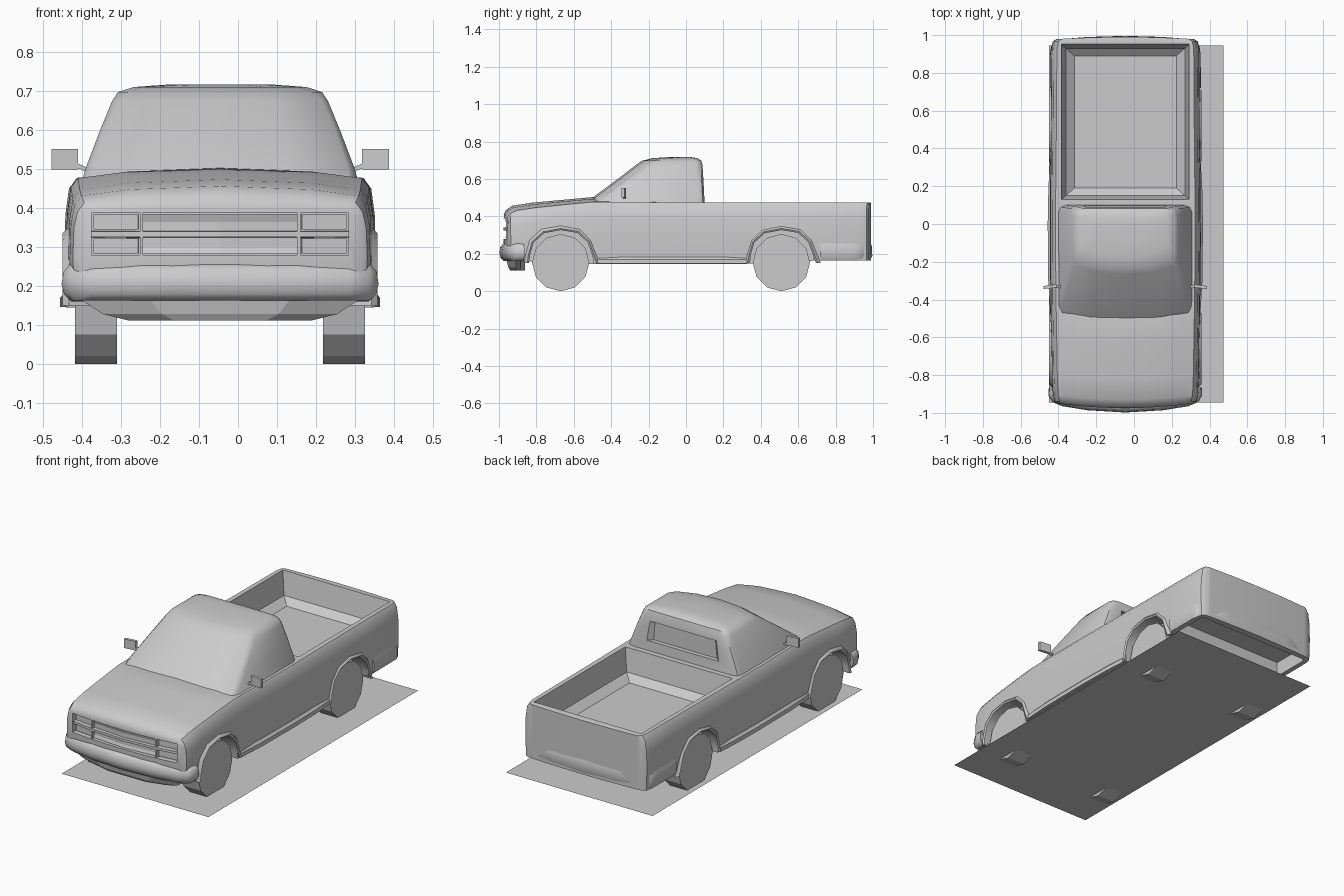
import bpy, bmesh
from mathutils import Vector

if "Cube" in bpy.data.objects:
    bpy.data.objects.remove(bpy.data.objects["Cube"])

CX = -0.046  # the truck sits slightly left of the ground sheet


def loft(name, rings, mirror=False, cut_x=(), warp=None, cap=True):
    """Skin closed rings of points; optional x slices, y warp and mirroring."""
    bm = bmesh.new()
    vs = [[bm.verts.new(p) for p in r] for r in rings]
    n = len(vs[0])
    for a, b in zip(vs, vs[1:]):
        for i in range(n):
            bm.faces.new((a[i], a[(i + 1) % n], b[(i + 1) % n], b[i]))
    if cap:
        bm.faces.new(vs[0])
        bm.faces.new(vs[-1])
    bmesh.ops.recalc_face_normals(bm, faces=bm.faces[:])
    for x in cut_x:
        bmesh.ops.bisect_plane(bm, geom=bm.verts[:] + bm.edges[:] + bm.faces[:],
                               plane_co=(x, 0, 0), plane_no=(1, 0, 0), dist=1e-5)
    if warp:
        for v in bm.verts:
            v.co.y += warp(v.co)
    me = bpy.data.meshes.new(name)
    bm.to_mesh(me)
    bm.free()
    ob = bpy.data.objects.new(name, me)
    bpy.context.collection.objects.link(ob)
    ob.location.x = CX
    if mirror:
        ob.modifiers.new("mirror", 'MIRROR')
    return ob


def sym(half):
    """Close a half outline (starting and ending at x = 0) across x."""
    return half + [(-p[0],) + tuple(p[1:]) for p in reversed(half) if abs(p[0]) > 1e-6]


def rect(x0, x1, y0, y1, z):
    return [(x0, y0, z), (x1, y0, z), (x1, y1, z), (x0, y1, z)]


def box(name, x0, x1, y0, y1, z0, z1, mirror=False):
    return loft(name, [rect(x0, x1, y0, y1, z0), rect(x0, x1, y0, y1, z1)], mirror)


def sweep(name, path, section, mirror=False):
    """Sweep an (outward offset, z) section along a plan path."""
    rings = []
    for i, p in enumerate(path):
        a, b = Vector(path[max(i - 1, 0)]), Vector(path[min(i + 1, len(path) - 1)])
        t = (b - a).normalized()
        rings.append([(p[0] + t.y * o, p[1] - t.x * o, z) for o, z in section])
    return loft(name, rings, mirror)


def both(half):
    """Path from centre to side, extended to the opposite side."""
    return [(-x, y) for x, y in reversed(half) if x > 0] + half


def activate(ob):
    bpy.ops.object.select_all(action='DESELECT')
    ob.select_set(True)
    bpy.context.view_layer.objects.active = ob


def cut(ob, cutters):
    activate(ob)
    for c in cutters:
        m = ob.modifiers.new("cut", 'BOOLEAN')
        m.operation, m.solver, m.object = 'DIFFERENCE', 'EXACT', c
        bpy.ops.object.modifier_apply(modifier=m.name)
        bpy.data.objects.remove(c)


def smooth(ob, angle=0.65):
    activate(ob)
    bpy.ops.object.shade_smooth_by_angle(angle=angle)


# Main body: sections along y (y, half width, bottom, shoulder z, centre z)
stations = [(-.945, .362, .20, .395, .408), (-.935, .378, .18, .415, .432),
            (-.90, .386, .16, .432, .457), (-.80, .390, .16, .447, .474),
            (-.62, .393, .145, .466, .492), (-.50, .395, .145, .477, .503),
            (-.44, .396, .145, .478, .490), (-.10, .400, .145, .475, .478),
            (.11, .399, .145, .475, .475), (.50, .395, .15, .475, .475),
            (.70, .394, .165, .475, .475), (.93, .392, .165, .475, .475),
            (.965, .384, .165, .475, .475), (.977, .366, .165, .472, .472)]


def body_ring(y, w, b, e, c):
    h = e - b
    return sym([(0, y, b), (w - .005, y, b), (w, y, b + .4 * h), (w - .003, y, b + .72 * h),
                (w - .012, y, e - .025), (w - .03, y, e), (.6 * w, y, e + .65 * (c - e)), (0, y, c)])


def plan_bow(co):
    k = 1 - (co.x / .39) ** 2
    if co.y < -.6:
        return -.03 * k * min(1, (-.6 - co.y) / .3)
    return .013 * k if co.y > .94 else 0


body = loft("body", [body_ring(*s) for s in stations],
            cut_x=(-.33, -.24, -.12, .12, .24, .33), warp=plan_bow)

# Cutters: load bed, wheel arches, grille opening, rear underside
bed = loft("bed_cutter", [rect(-w, w, a, b, z) for w, a, b, z in
                          [(.27, .19, .89, .31), (.315, .15, .93, .345),
                           (.338, .13, .953, .475), (.338, .13, .953, .6)]])
arch = [(-.17, .10), (-.165, .19), (-.145, .26), (-.09, .31), (0, .327),
        (.09, .312), (.145, .26), (.17, .19), (.185, .10)]
wells = []
for yc in (-.67, .51):
    prof = [(arch[0][0], 0)] + arch + [(arch[-1][0], 0)]
    wells.append(loft("well_cutter", [[(x, yc + y, z) for y, z in prof] for x in (.31, .6)], True))
opening = loft("grille_cutter", [[(-.33, -.925, z), (0, -.95, z), (.33, -.925, z),
                                  (.33, -1.1, z), (-.33, -1.1, z)] for z in (.28, .388)])
under = box("under_cutter", -.36, .36, .72, .95, 0, .25)
cut(body, [bed, opening, under] + wells)
smooth(body)

# Cab: sections up z (z, front y, back y, front half width, side half width)
levels = [(.44, -.56, .102, .345, .362), (.50, -.50, .098, .328, .346),
          (.60, -.365, .093, .295, .308), (.675, -.268, .088, .262, .277),
          (.698, -.235, .082, .238, .262), (.711, -.18, .062, .20, .222),
          (.717, -.10, .03, .12, .14)]


def cab_ring(z, f, b, wf, w):
    return sym([(0, f, z), (.55 * wf, f + .012, z), (wf, f + .05, z), (w, f + .09, z),
                (w, b - .035, z), (w - .012, b - .01, z), (w - .04, b, z), (0, b, z)])


cab = loft("cab", [cab_ring(*l) for l in levels])
cut(cab, [loft("window_cutter", [[(-w, y, .53), (w, y, .53), (w - .01, y, .64), (-w + .01, y, .64)]
                                 for w, y in ((.20, .072), (.24, .11))])])
smooth(cab, .7)

# Bumpers
front = both([(0, -.988), (.2, -.976), (.33, -.955), (.38, -.935), (.397, -.905), (.395, -.865)])
smooth(sweep("front_bumper", front, [(-.04, .165), (-.012, .163), (.004, .18), (.01, .205),
                                     (.005, .237), (-.012, .256), (-.04, .258)]), .9)
rear = both([(0, .988), (.2, .982), (.35, .97), (.385, .94), (.391, .9), (.392, .72)])[::-1]
smooth(sweep("rear_bumper", rear, [(-.02, .165), (-.002, .166), (.008, .19), (.006, .24), (-.008, .275),
                                   (-.02, .275)]), .9)

# Valance under the front bumper
loft("front_valance", [[(-w, -.885, z), (-w, -.91, z), (-.5 * w, f, z), (.5 * w, f, z),
                        (w, -.91, z), (w, -.885, z), (.6 * w, -.86, z), (-.6 * w, -.86, z)]
                       for w, f, z in ((.235, -.94, .112), (.30, -.95, .128), (.365, -.96, .17))])

# Grille panel, cross bar and lamp dividers
sweep("grille_panel", both([(0, -.967), (.2, -.952)]),
      [(-.03, .284), (0, .284), (-.006, .30), (-.006, .365), (0, .384), (-.03, .384)])
sweep("grille_bar", both([(0, -.977), (.2, -.965), (.332, -.945)]),
      [(-.03, .324), (0, .326), (0, .340), (-.03, .342)])
box("lamp_divider", .198, .206, -.963, -.92, .28, .388, True)
sweep("lamp", [(.21, -.945), (.325, -.932)], [(-.02, .284), (0, .284), (0, .322), (-.02, .322)], True)
sweep("upper_lamp", [(.21, -.945), (.325, -.932)], [(-.02, .345), (0, .345), (0, .384), (-.02, .384)], True)

# Flared wheel arch lips
for label, yc in (("front", -.67), ("rear", .51)):
    def rail(x, k):
        return [(x, yc + y * k, max(.15, .15 + (z - .15) * k)) for y, z in arch]
    rings = [list(r) for r in zip(rail(.33, 1), rail(.398, 1), rail(.404, 1.05), rail(.388, 1.14))]
    smooth(loft(label + "_arch_lip", rings, True), .6)

# Rocker panels
sweep("rocker_panel", [(.397, -.48), (.408, -.3), (.411, 0), (.407, .2), (.399, .325)],
      [(-.03, .145), (0, .147), (0, .170), (-.012, .183), (-.03, .183)], True)

# Door mirrors with stems
loft("door_mirror", [[(x, y - .008, .50), (x, y + .008, .50), (x, y + .008, .552), (x, y - .008, .552)]
                     for x, y in ((.364, -.328), (.433, -.336))], True)
loft("mirror_stem", [[(x, -.338, z), (x, -.322, z), (x, -.322, z + .012), (x, -.338, z + .012)]
                     for x, z in ((.325, .485), (.37, .505))][::-1], True)

# Twelve-sided wheels
for label, yc in (("front", -.67), ("rear", .51)):
    for side in (-1, 1):
        bpy.ops.mesh.primitive_cylinder_add(vertices=12, radius=.153, depth=.108,
                                            location=(CX + side * .318, yc, .153),
                                            rotation=(0, 1.570796, 0))
        bpy.context.object.name = label + ("_left_wheel" if side < 0 else "_right_wheel")

# Flat shadow sheet beneath the truck
bpy.ops.mesh.primitive_plane_add(size=1, location=(.012, 0, .02))
sheet = bpy.context.object
sheet.name = "shadow_sheet"
sheet.scale = (.926, 1.89, 1)
